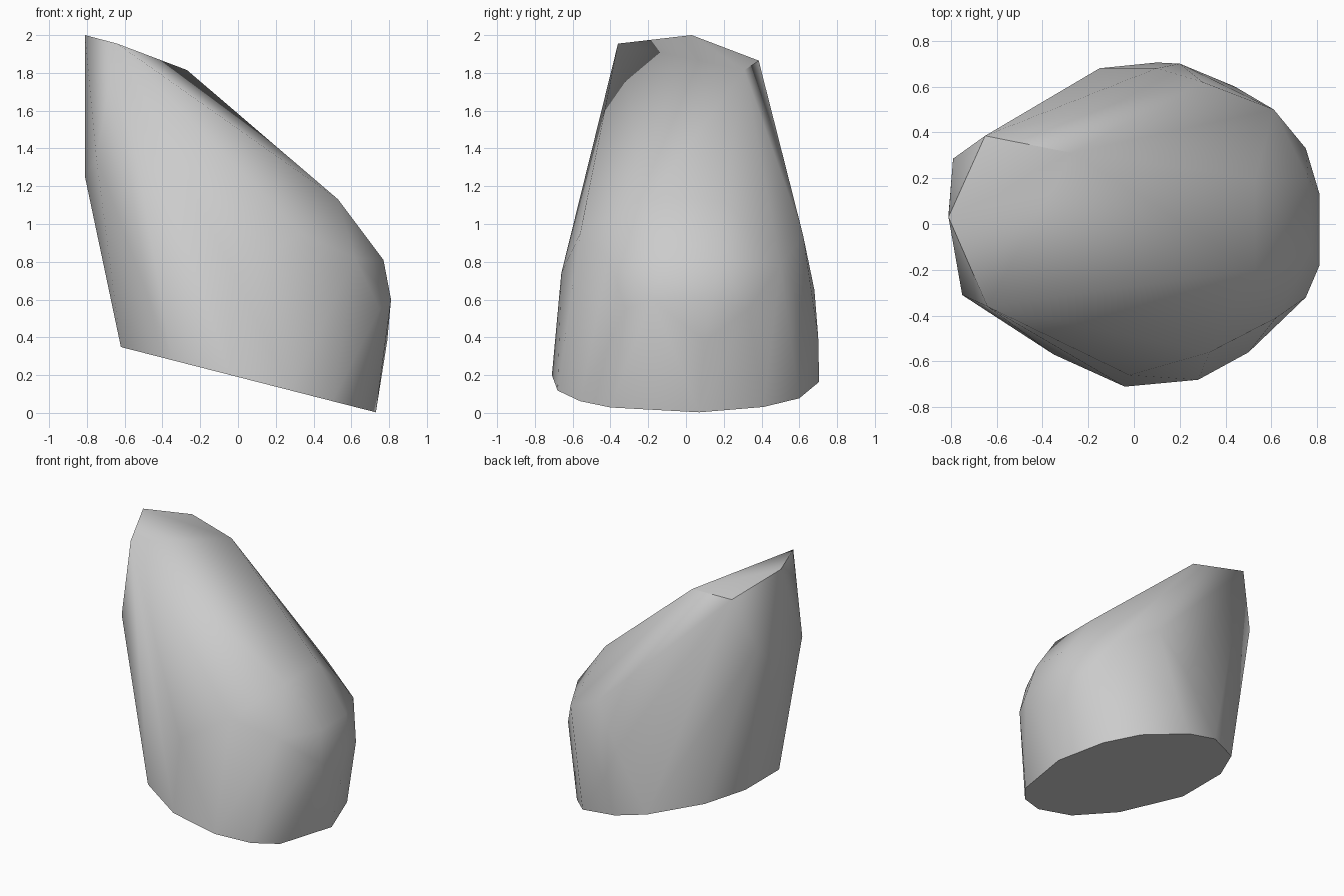
import bpy
import bmesh
from math import radians

default_cube = bpy.data.objects.get("Cube")
if default_cube:
    bpy.data.objects.remove(default_cube, do_unlink=True)


def make_material(name, colour):
    material = bpy.data.materials.new(name)
    material.use_nodes = True
    material.diffuse_color = colour
    shader = material.node_tree.nodes["Principled BSDF"]
    shader.inputs["Base Color"].default_value = colour
    return material


def base_height(x):
    """Height of the tilted cut that forms the underside."""
    return max(0.0, 0.19 - 0.256 * x)


def build_hull(name, points, material, sharp_angle):
    """Wrap points in a convex skin, smooth except at sharp ridges."""
    bm = bmesh.new()
    for point in points:
        bm.verts.new(point)
    bmesh.ops.convex_hull(bm, input=bm.verts[:])
    loose = [vert for vert in bm.verts if not vert.link_faces]
    bmesh.ops.delete(bm, geom=loose, context="VERTS")
    bmesh.ops.dissolve_limit(bm, angle_limit=radians(1),
                             verts=bm.verts[:], edges=bm.edges[:])
    bmesh.ops.recalc_face_normals(bm, faces=bm.faces[:])
    for face in bm.faces:
        face.smooth = True
    for edge in bm.edges:
        edge.smooth = edge.calc_face_angle(0) < sharp_angle
    mesh = bpy.data.meshes.new(name)
    bm.to_mesh(mesh)
    bm.free()
    mesh.materials.append(material)
    rock = bpy.data.objects.new(name, mesh)
    bpy.context.collection.objects.link(rock)
    return rock


# Outline of the tilted underside
rim = [(-.62, -.22), (-.35, -.57), (-.04, -.71), (.28, -.68), (.5, -.56),
       (.63, -.4), (.73, .07), (.62, .41), (.44, .6), (.1, .705),
       (-.15, .68), (-.48, .46), (-.62, .18)]

# Slanted crown
crown = [(-.81, .03, 2), (-.64, -.36, 1.955), (-.65, .385, 1.865),
         (-.27, .31, 1.815)]

# Flat side facing left of the front
flat_side = [(-.75, -.31, 1.35), (-.79, .285, 1.5), (-.81, .04, 1.25)]

# Long slope running down from the crown
slope = [(.53, -.2, 1.13), (.53, .2, 1.13), (.33, -.56, .95),
         (.3, .62, .94), (.62, -.41, .82), (.61, .5, .78),
         (.77, -.12, .81), (.76, .2, .81)]

# Bulging flanks
flanks = [(.81, -.18, .6), (.81, .13, .6), (.75, -.32, .55), (.75, .33, .55),
          (-.02, -.66, .74), (.1, .68, .65), (.79, .1, .38), (.2, .7, .4)]

grey_stone = make_material("grey stone", (.6, .6, .6, 1))
points = [(x, y, base_height(x)) for x, y in rim]
points += crown + flat_side + slope + flanks
build_hull("boulder", points, grey_stone, radians(40))
